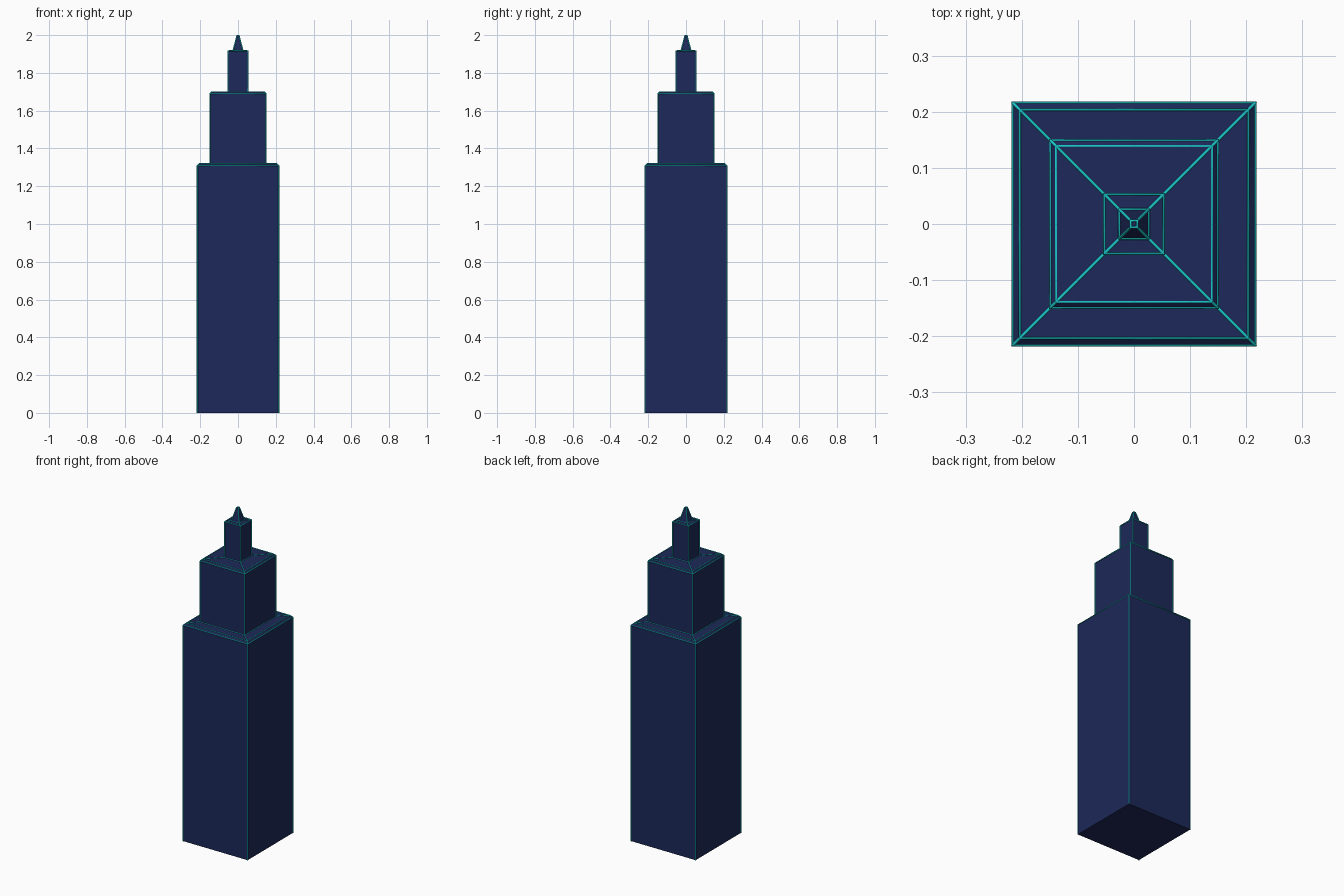
import bpy, bmesh

if "Cube" in bpy.data.objects:
    bpy.data.objects.remove(bpy.data.objects["Cube"])

# Square rings from ground to tip: (half width, height)
RINGS = [(0.216, 0.0), (0.216, 1.309), (0.2035, 1.32),
         (0.149, 1.32), (0.149, 1.69), (0.139, 1.70),
         (0.053, 1.70), (0.053, 1.917), (0.026, 1.918),
         (0.006, 1.997)]
CORNERS = [(-1, -1), (1, -1), (1, 1), (-1, 1)]


def material(name, color):
    m = bpy.data.materials.new(name)
    m.diffuse_color = color
    m.use_nodes = True
    m.node_tree.nodes["Principled BSDF"].inputs["Base Color"].default_value = m.diffuse_color
    return m


def corner(ring, i):
    h, z = ring
    sx, sy = CORNERS[i % 4]
    return (sx * h, sy * h, z)


# Stepped tower body: square rings bridged into one closed shell
bm = bmesh.new()
loops = [[bm.verts.new(corner(r, i)) for i in range(4)] for r in RINGS]
for a, b in zip(loops, loops[1:]):
    for i in range(4):
        j = (i + 1) % 4
        bm.faces.new((a[i], a[j], b[j], b[i]))
bm.faces.new(loops[0][::-1])
bm.faces.new(loops[-1])
mesh = bpy.data.meshes.new("tower_body")
bm.to_mesh(mesh)
bm.free()
mesh.materials.append(material("navy", (0.012, 0.022, 0.1, 1)))
body = bpy.data.objects.new("tower_body", mesh)
bpy.context.collection.objects.link(body)

# Glowing edge trim: thin tubes along every edge except the ground ring
trim = bpy.data.curves.new("edge_trim", 'CURVE')
trim.dimensions = '3D'
trim.bevel_depth = 0.003
trim.bevel_resolution = 1
trim.use_fill_caps = True


def add_tube(points, cyclic=False):
    s = trim.splines.new('POLY')
    s.points.add(len(points) - 1)
    for p, co in zip(s.points, points):
        p.co = (*co, 1)
    s.use_cyclic_u = cyclic


for r in RINGS[1:]:
    add_tube([corner(r, i) for i in range(4)], True)
for a, b in zip(RINGS, RINGS[1:]):
    for i in range(4):
        add_tube([corner(a, i), corner(b, i)])
trim.materials.append(material("teal", (0.01, 0.55, 0.58, 1)))
trim_obj = bpy.data.objects.new("edge_trim", trim)
bpy.context.collection.objects.link(trim_obj)
